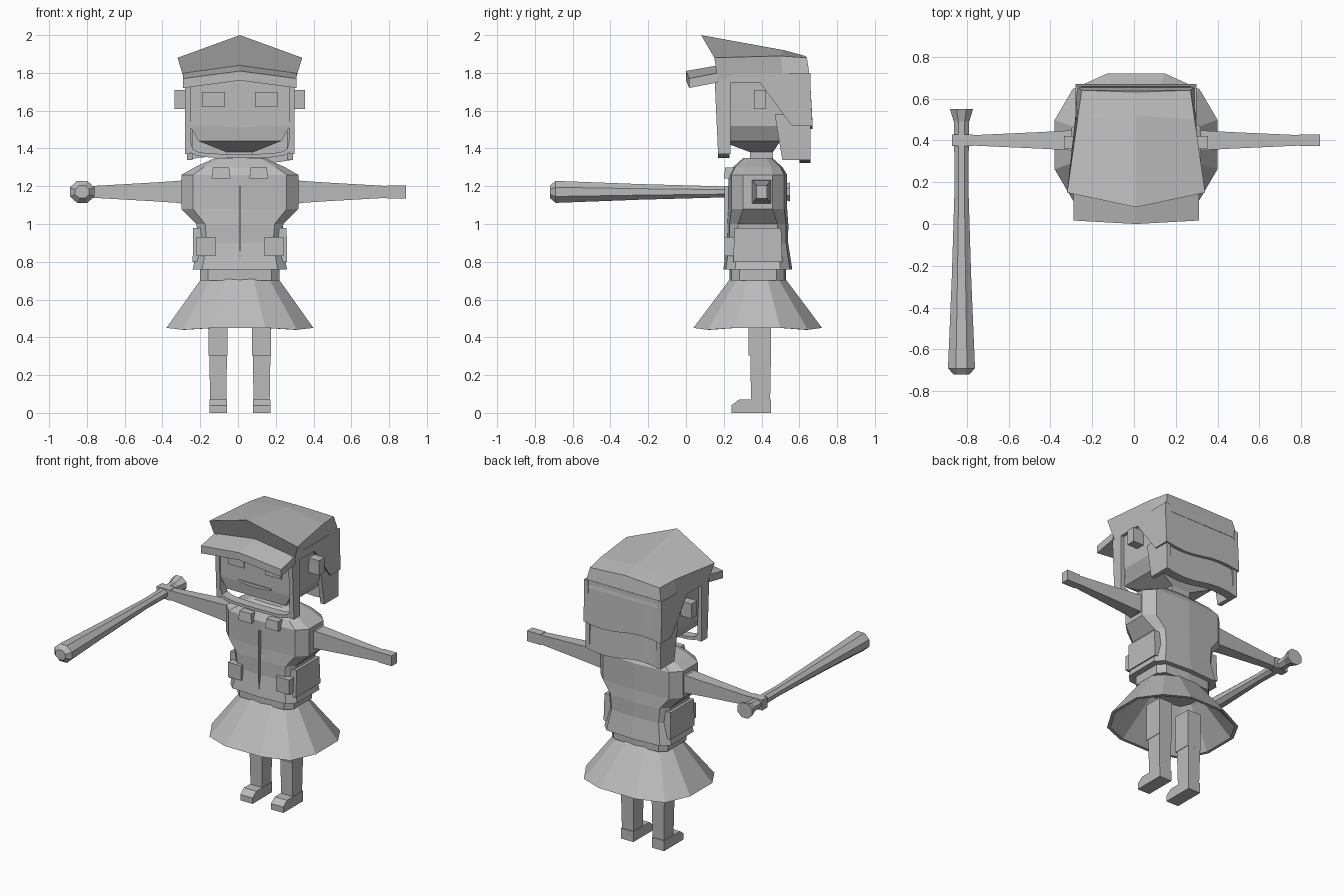
import bpy, bmesh, math
from math import sin, cos, pi

if "Cube" in bpy.data.objects:
    bpy.data.objects.remove(bpy.data.objects["Cube"])

# Shared positions of the figure
middle_x, middle_y = 0.01, 0.38
face_front, head_back, hair_back = 0.17, 0.63, 0.66
lock_hem, chin, middle_hem, brow = 1.34, 1.44, 1.52, 1.75
hair_half = 0.29
hand_height = 1.17

grey = bpy.data.materials.new("light_grey")
grey.use_nodes = True
grey.diffuse_color = (0.5, 0.5, 0.5, 1)
shader = grey.node_tree.nodes["Principled BSDF"]
shader.inputs["Base Color"].default_value = grey.diffuse_color


def loft(name, rings):
    """Skin a closed solid through a list of matching point rings."""
    bm = bmesh.new()
    loops = [[bm.verts.new((x + middle_x, y, z)) for x, y, z in ring] for ring in rings]
    count = len(loops[0])
    for lower, upper in zip(loops, loops[1:]):
        for i in range(count):
            j = (i + 1) % count
            bm.faces.new((lower[i], lower[j], upper[j], upper[i]))
    bm.faces.new(loops[0])
    bm.faces.new(loops[-1])
    bmesh.ops.recalc_face_normals(bm, faces=bm.faces)
    mesh = bpy.data.meshes.new(name)
    bm.to_mesh(mesh)
    bm.free()
    mesh.materials.append(grey)
    part = bpy.data.objects.new(name, mesh)
    bpy.context.collection.objects.link(part)


def rectangle(half, front, back, z, x=0):
    return [(x - half, front, z), (x + half, front, z), (x + half, back, z), (x - half, back, z)]


def block(name, x, y, z, width, depth, height, taper=1):
    """Box about a centre; taper scales its top."""
    rings = []
    for end, scale in ((-1, 1), (1, taper)):
        half_depth = depth * scale / 2
        rings.append(rectangle(width * scale / 2, y - half_depth, y + half_depth, z + end * height / 2, x))
    loft(name, rings)


def panel(name, outline, inside, outside):
    """Plate cut from a side outline, between two x positions."""
    loft(name, [[(x, y, z) for y, z in outline] for x in (inside, outside)])


def mirrored(half):
    """Close a half outline, given from centre to centre, across x."""
    return half + [(-x, y, z) for x, y, z in half[-2:0:-1]]


def chamfered(z, half, depth):
    """Body ring with cut corners and a soft centre crease."""
    cut = half / 5
    front, back = middle_y - depth, middle_y + depth
    return mirrored([(0, front - cut / 4, z), (half - cut, front, z), (half, front + cut, z),
                     (half, back - cut, z), (half - cut, back, z), (0, back + cut / 4, z)])


# Jacket, waistband and neck
jacket = ((0.76, 0.25, 0.17), (0.9, 0.22, 0.15), (1, 0.23, 0.15), (1.08, 0.31, 0.14),
          (1.26, 0.31, 0.14), (1.3, 0.24, 0.12), (1.35, 0.13, 0.07))
loft("jacket", [chamfered(*row) for row in jacket])
loft("waistband", [chamfered(z, 0.21, 0.14) for z in (0.7, 0.78)])
block("jacket_seam", 0, 0.23, 1, 0.01, 0.05, 0.4)
block("neck", 0, 0.4, lock_hem, 0.14, 0.12, 0.1)


# Skirt: twelve flat panels flaring from the waist, hollow below
def soft_power(value, power):
    return math.copysign(abs(value) ** power, value)


def skirt_ring(half, depth, z):
    angles = [pi * (k + 0.5) / 6 for k in range(12)]
    return [(half * soft_power(cos(a), 0.8), middle_y + depth * soft_power(sin(a), 0.8),
             z - abs(sin(2 * a)) / 50) for a in angles]


loft("skirt", [skirt_ring(0.21, 0.15, 0.72), skirt_ring(0.4, 0.35, 0.46),
               skirt_ring(0.38, 0.33, 0.46), skirt_ring(0.19, 0.13, 0.7)])

# Parts repeated left and right
for sign, side in ((1, "left_"), (-1, "right_")):
    # Legs and feet
    leg_x = sign * 0.115
    block(side + "thigh", leg_x, 0.39, 0.43, 0.1, 0.12, 0.25)
    block(side + "shin", leg_x, 0.395, 0.18, 0.085, 0.1, 0.26, 1.1)
    foot = [(0.24, 0), (0.45, 0), (0.45, 0.07), (0.28, 0.07), (0.24, 0.04)]
    panel(side + "foot", foot, leg_x - 0.046, leg_x + 0.046)

    # Sleeve frame, tapering arm and boxy hand
    def arm_ring(reach, half):
        deep = half * 0.8
        return [(sign * reach, 0.4 + y, hand_height + z)
                for y, z in ((-deep, -half), (deep, -half), (deep, half), (-deep, half))]

    loft(side + "sleeve", [arm_ring(0.27, 0.07), arm_ring(0.32, 0.06)])
    loft(side + "arm", [arm_ring(0.3, 0.06), arm_ring(0.45, 0.05), arm_ring(0.8, 0.03)])
    loft(side + "hand", [arm_ring(reach, 0.035) for reach in (0.78, 0.88)])

    # Pockets and collar flaps
    block(side + "hip_pocket", sign * 0.2, middle_y, 0.89, 0.1, 0.26, 0.18, 0.95)
    block(side + "front_pocket", sign * 0.18, 0.23, 0.88, 0.1, 0.05, 0.1)
    block(side + "collar_flap", sign * 0.1, 0.25, 1.27, 0.1, 0.1, 0.06, 0.85)

    # Ear and eye
    block(side + "ear", sign * 0.3, 0.39, 1.66, 0.09, 0.06, 0.1)
    block(side + "eye", sign * 0.14, face_front, 1.66, 0.12, 0.016, 0.08)

    # Side hair with its cheek strip, and the lower lock
    strip, cap_hem = 0.235, brow + 0.05
    side_hair = [(face_front - 0.02, cap_hem), (face_front, 1.37), (strip, 1.37), (strip, brow),
                 (0.39, brow), (0.56, middle_hem), (hair_back, middle_hem), (hair_back, cap_hem)]
    panel(side + "side_hair", side_hair, sign * 0.26, sign * hair_half)
    lock = [(0.47, 1.58), (0.51, lock_hem), (hair_back, lock_hem), (hair_back, 1.58)]
    panel(side + "rear_lock", lock, sign * 0.25, sign * 0.28)

# Head: boxy, with the underside drawn in to the neck
loft("head", [rectangle(0.07, 0.34, 0.46, 1.38), rectangle(0.22, face_front + 0.01, 0.5, chin),
              rectangle(0.265, face_front, head_back, middle_hem),
              rectangle(0.27, face_front, head_back, brow + 0.05)])

# Mouth: a thin curved strip
mouth = []
for k in range(-2, 3):
    low, high = middle_hem + (k * k - 4) / 400, middle_hem + 0.012
    back, front = face_front + 0.01, face_front - 0.006
    mouth.append([(k * 0.06, y, z) for y, z in ((back, low), (front, low), (front, high), (back, high))])
loft("mouth", mouth)

# Chin strap: a squarish arc joining the cheek strips
strap = []
for k in range(9):
    a = pi * k / 8
    across, down = soft_power(cos(a), 0.5), abs(sin(a)) ** 0.5
    outer, inner = [(size * across, chin - (size - 0.19) * down) for size in (0.28, 0.26)]
    strap.append([(x, y, z) for (x, z), y in ((outer, face_front), (outer, 0.23), (inner, 0.23), (inner, face_front))])
loft("chin_strap", strap)


# Hair cap: swept up to a peak at the front
def cap_ring(y, peak_y, half, edge, peak, lift):
    return mirrored([(0, y + 0.02, brow + lift), (hair_half, y + 0.02, brow),
                     (half, y, edge), (0, peak_y, peak)])


loft("hair_cap", [cap_ring(0.15, 0.08, 0.33, 1.88, 2, 0.08),
                  cap_ring(0.5, 0.52, 0.28, 1.89, 1.92, 0.03),
                  cap_ring(0.64, 0.63, 0.26, 1.88, 1.89, 0)])


# Layered back hair with a wavy lower hem
def hair_band(name, half, back, top, hem):
    rings = []
    for k in range(-4, 5):
        x, low = half * k / 4, hem - sin(pi * k / 4) / 60
        rings.append([(x, 0.6, top), (x, back - 0.015, top), (x, back, low), (x, 0.6, low)])
    loft(name, rings)


hair_band("upper_back_hair", hair_half, hair_back + 0.01, brow + 0.05, middle_hem)
hair_band("lower_back_hair", 0.28, hair_back, 1.58, lock_hem)

# Visor: bent brim above the face
visor = []
for k in (-1, 0, 1):
    lift = brow + 0.04 * (1 - abs(k))
    front = abs(k) / 60
    visor.append([(0.3 * k, y, z + lift) for y, z in
                  ((front, 0.02), (front, -0.03), (face_front, 0), (face_front, 0.05))])
loft("visor", visor)

# Bat: eight sided, pointing forward from the right hand
bat = ((0.55, 0.06), (0.49, 0.04), (0.2, 0.035), (-0.25, 0.05), (-0.69, 0.07), (-0.72, 0.04))
corners = [pi * (k + 0.5) / 4 for k in range(8)]
loft("bat", [[(-0.835 + radius * cos(a), y, hand_height + radius * sin(a) * 0.9) for a in corners]
             for y, radius in bat])
